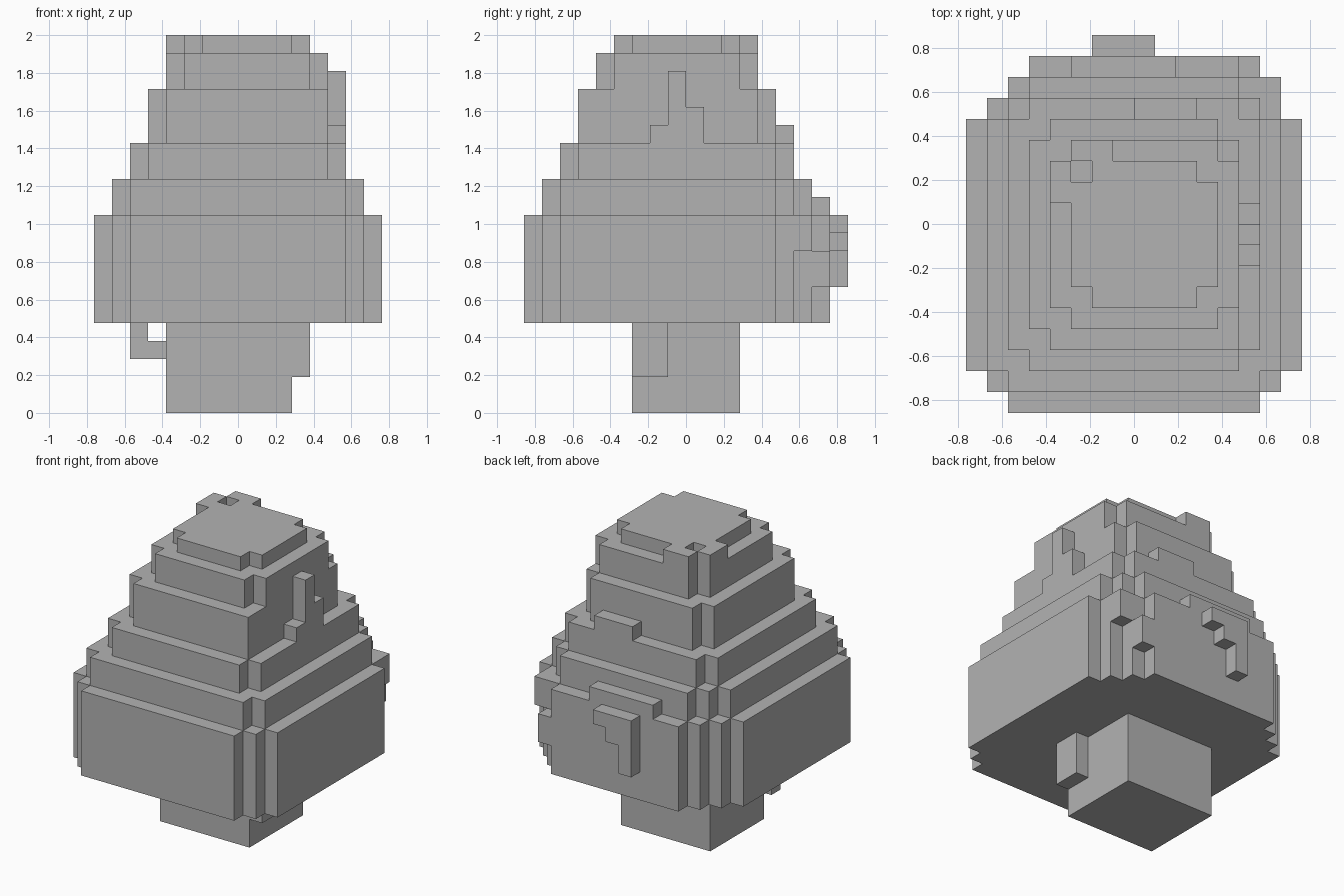
import bpy
import bmesh
from itertools import product
from mathutils import Vector

UNIT = 2 / 21  # edge length of one block

if "Cube" in bpy.data.objects:
    bpy.data.objects.remove(bpy.data.objects["Cube"], do_unlink=True)

grey = bpy.data.materials.new("plain_grey")
grey.use_nodes = True
grey.diffuse_color = (0.45, 0.45, 0.45, 1)
grey.node_tree.nodes["Principled BSDF"].inputs["Base Color"].default_value = grey.diffuse_color


def box(x0, x1, y0, y1, z0, z1):
    """Set of block cells filling a box."""
    return set(product(range(x0, x1), range(y0, y1), range(z0, z1)))


def tier(z0, z1, *spans):
    """Cells of a layer whose outline is a union of rectangles."""
    return set().union(*(box(*span, z0, z1) for span in spans))


def build(name, cells):
    """Skin the outside of a cell set, merging flat areas into single faces."""
    bm = bmesh.new()
    for cell in cells:
        for axis, side in product(range(3), (0, 1)):
            neighbour = list(cell)
            neighbour[axis] += 2 * side - 1
            if tuple(neighbour) in cells:
                continue
            u, v = (axis + 1) % 3, (axis + 2) % 3
            corners = []
            for du, dv in ((0, 0), (1, 0), (1, 1), (0, 1)):
                p = Vector(cell)
                p[axis] += side
                p[u] += du
                p[v] += dv
                corners.append(bm.verts.new(p * UNIT))
            bm.faces.new(corners if side else corners[::-1])
    bmesh.ops.remove_doubles(bm, verts=bm.verts, dist=UNIT / 100)
    bmesh.ops.dissolve_limit(bm, angle_limit=0.01, verts=bm.verts, edges=bm.edges)
    mesh = bpy.data.meshes.new(name)
    bm.to_mesh(mesh)
    bm.free()
    mesh.materials.append(grey)
    obj = bpy.data.objects.new(name, mesh)
    bpy.context.collection.objects.link(obj)


# Trunk with a root ridge and a bent twig
build("trunk", box(-4, 3, -3, 3, 0, 5) | box(3, 4, -3, -1, 2, 5))
build("twig", box(-6, -4, -2, -1, 3, 4) | box(-6, -5, -2, -1, 4, 5))

# Foliage tiers from the widest to the crown
lowest = tier(5, 11, (-8, 8, -7, 5), (-7, 7, -8, 6), (-6, 6, -9, 7), (-5, 5, 7, 8))
lowest |= box(6, 7, 6, 7, 9, 11) | box(5, 6, 7, 8, 7, 9)
build("foliage_lowest", lowest)
build("foliage_low", tier(11, 13, (-7, 7, -7, 5), (-6, 6, -8, 6), (-5, 5, 6, 7)))
build("foliage_middle", tier(13, 15, (-6, 6, -6, 5), (-5, 5, -7, 6)))
build("foliage_high", tier(15, 18, (-5, 5, -5, 4), (-4, 4, 4, 5), (-4, 5, -6, -5)))
build("foliage_upper", tier(18, 20, (-4, 5, -4, 3), (-3, 4, -5, 4)))
crown = tier(20, 21, (-3, 4, -3, 2), (-2, 3, -4, 3), (-3, -1, 3, 4), (-4, -3, 1, 3))
build("foliage_crown", crown)

# Leaf clumps standing proud of the tiers
build("back_drip", tier(10, 11, (-2, 1, 8, 9)) | tier(9, 10, (-2, 0, 8, 9)) | tier(7, 9, (-2, -1, 8, 9)))
build("back_ledge", box(-3, 2, 7, 8, 11, 12))
build("back_tuft", box(0, 3, 5, 6, 15, 16))
build("side_tuft", box(5, 6, -2, 1, 15, 16) | box(5, 6, -1, 1, 16, 17) | box(5, 6, -1, 0, 17, 19))
